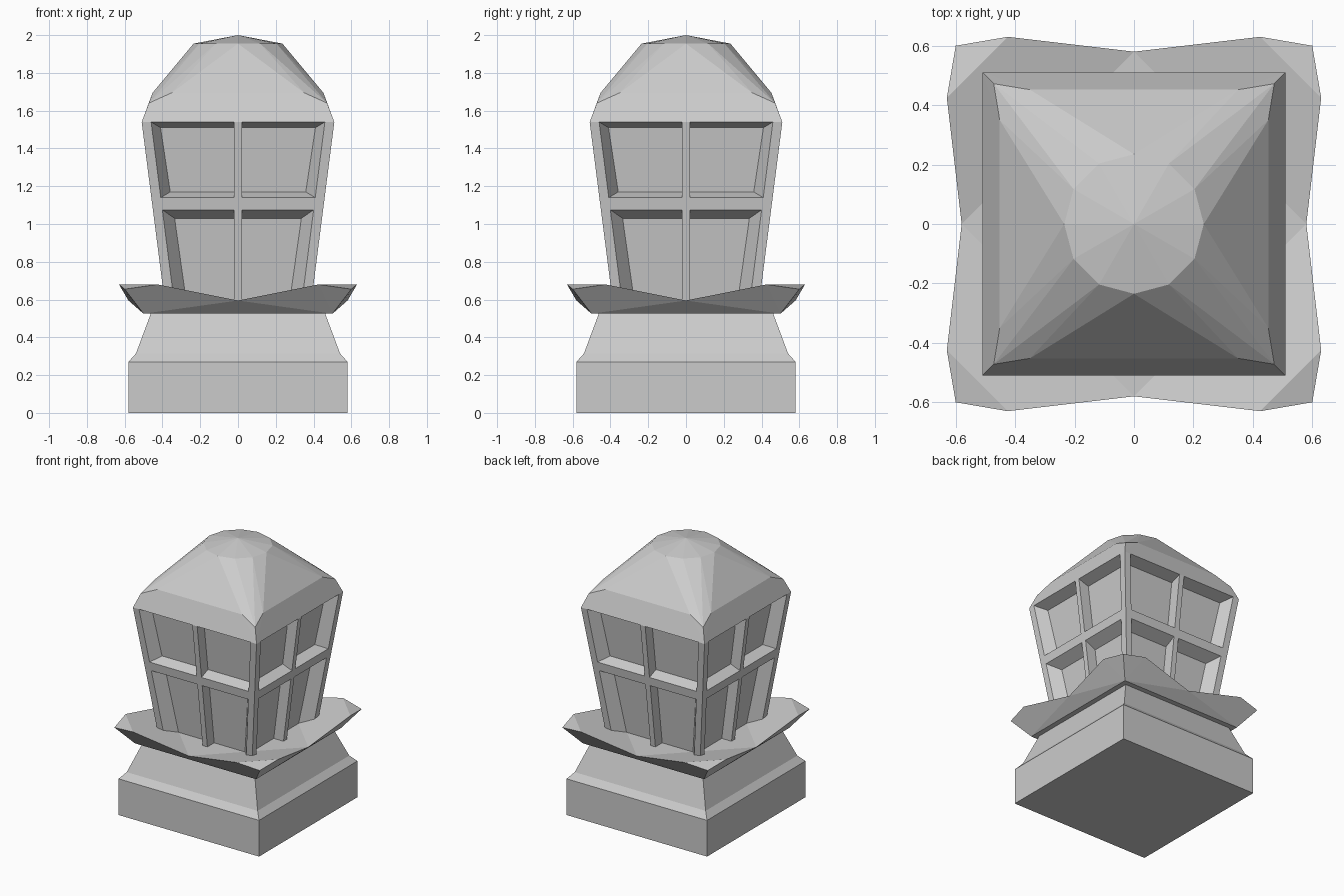
import bpy, bmesh, math
from mathutils import Matrix

if "Cube" in bpy.data.objects:
    bpy.data.objects.remove(bpy.data.objects["Cube"])


def finish(bm, name):
    bmesh.ops.remove_doubles(bm, verts=bm.verts, dist=0.0005)
    bmesh.ops.recalc_face_normals(bm, faces=bm.faces)
    mesh = bpy.data.meshes.new(name)
    bm.to_mesh(mesh)
    bm.free()
    ob = bpy.data.objects.new(name, mesh)
    bpy.context.collection.objects.link(ob)
    return ob


def square(h, z):
    return [(-h, -h, z), (h, -h, z), (h, h, z), (-h, h, z)]


def face(bm, pts):
    return bm.faces.new([bm.verts.new(p) for p in pts])


# Stone base: square profile rising in steps
bm = bmesh.new()
profile = [(0.58, 0), (0.58, 0.27), (0.54, 0.315), (0.46, 0.53)]
rings = [[bm.verts.new(p) for p in square(h, z)] for h, z in profile]
for lo, hi in zip(rings, rings[1:]):
    for i in range(4):
        j = (i + 1) % 4
        bm.faces.new((lo[i], lo[j], hi[j], hi[i]))
bm.faces.new(rings[0][::-1])
bm.faces.new(rings[-1])
finish(bm, "stone_base")

# Tray with upturned corners: one front side repeated four times
bm = bmesh.new()
foot_l, foot_r = (-0.5, -0.5, 0.525), (0.5, -0.5, 0.525)
mid, side_mid = (0, -0.58, 0.595), (0.58, 0, 0.595)
tip_l, tip_r = (-0.425, -0.63, 0.68), (0.425, -0.63, 0.68)
tip_side = (0.63, -0.425, 0.68)
corner_l, corner_r = (-0.6, -0.6, 0.655), (0.6, -0.6, 0.655)
for k in range(4):
    rot = Matrix.Rotation(k * math.pi / 2, 3, 'Z')
    new = [face(bm, pts) for pts in (
        (foot_l, foot_r, mid),
        (foot_r, tip_r, mid), (foot_l, mid, tip_l),
        (foot_r, corner_r, tip_r), (foot_l, tip_l, corner_l),
        (tip_r, corner_r, tip_side),
        (mid, tip_r, tip_side, side_mid),
        (mid, side_mid, (0, 0, 0.595)),
        (foot_l, (0, 0, 0.525), foot_r))]
    bmesh.ops.rotate(bm, matrix=rot, verts=list({v for f in new for v in f.verts}))
finish(bm, "flared_tray")


# Tapered lantern body with recessed window panes
def half(z):
    return 0.51 - 0.128 * (1.54 - z)


def at(u, z, depth=0.0):
    return (u, -half(z) + depth, z)


def columns(z):
    h = half(z)
    return [-h, -h + 0.05, -0.02, 0.02, h - 0.05, h]


rows = [0.58, 1.075, 1.14, 1.54]
# per row: side shift, bottom shift, top shift of the pane inside its opening
panes = {0: (0.065, 0.0, 0.045), 2: (0.05, 0.03, 0.03)}
DEPTH = 0.08
bm = bmesh.new()
for k in range(4):
    new = []
    for r in range(3):
        z0, z1 = rows[r], rows[r + 1]
        c0, c1 = columns(z0), columns(z1)
        for c in range(5):
            outer = [at(c0[c], z0), at(c0[c + 1], z0), at(c1[c + 1], z1), at(c1[c], z1)]
            if r not in panes or c not in (1, 3):
                new.append(face(bm, outer))
                continue
            side, low, top = panes[r]
            dl, dr = (side, 0) if c == 1 else (0, -side)
            inner = [at(c0[c] + dl, z0 + low, DEPTH), at(c0[c + 1] + dr, z0 + low, DEPTH),
                     at(c1[c + 1] + dr, z1 - top, DEPTH), at(c1[c] + dl, z1 - top, DEPTH)]
            new.append(face(bm, inner))
            for i in range(4):
                j = (i + 1) % 4
                new.append(face(bm, (outer[i], outer[j], inner[j], inner[i])))
    bmesh.ops.rotate(bm, matrix=Matrix.Rotation(k * math.pi / 2, 3, 'Z'),
                     verts=list({v for f in new for v in f.verts}))
finish(bm, "window_body")

# Faceted roof: square eaves drawn up to a low round crown
bm = bmesh.new()
points = square(0.51, 1.54) + square(0.472, 1.64)
for sx in (-1, 1):
    for sy in (-1, 1):
        points += [(sx * 0.452, sy * 0.35, 1.695), (sx * 0.35, sy * 0.452, 1.695)]
for i in range(12):
    a = i * math.tau / 12
    points.append((0.235 * math.cos(a), 0.235 * math.sin(a), 1.955))
points.append((0, 0, 2.0))
for p in points:
    bm.verts.new(p)
bmesh.ops.convex_hull(bm, input=bm.verts)
finish(bm, "roof")
